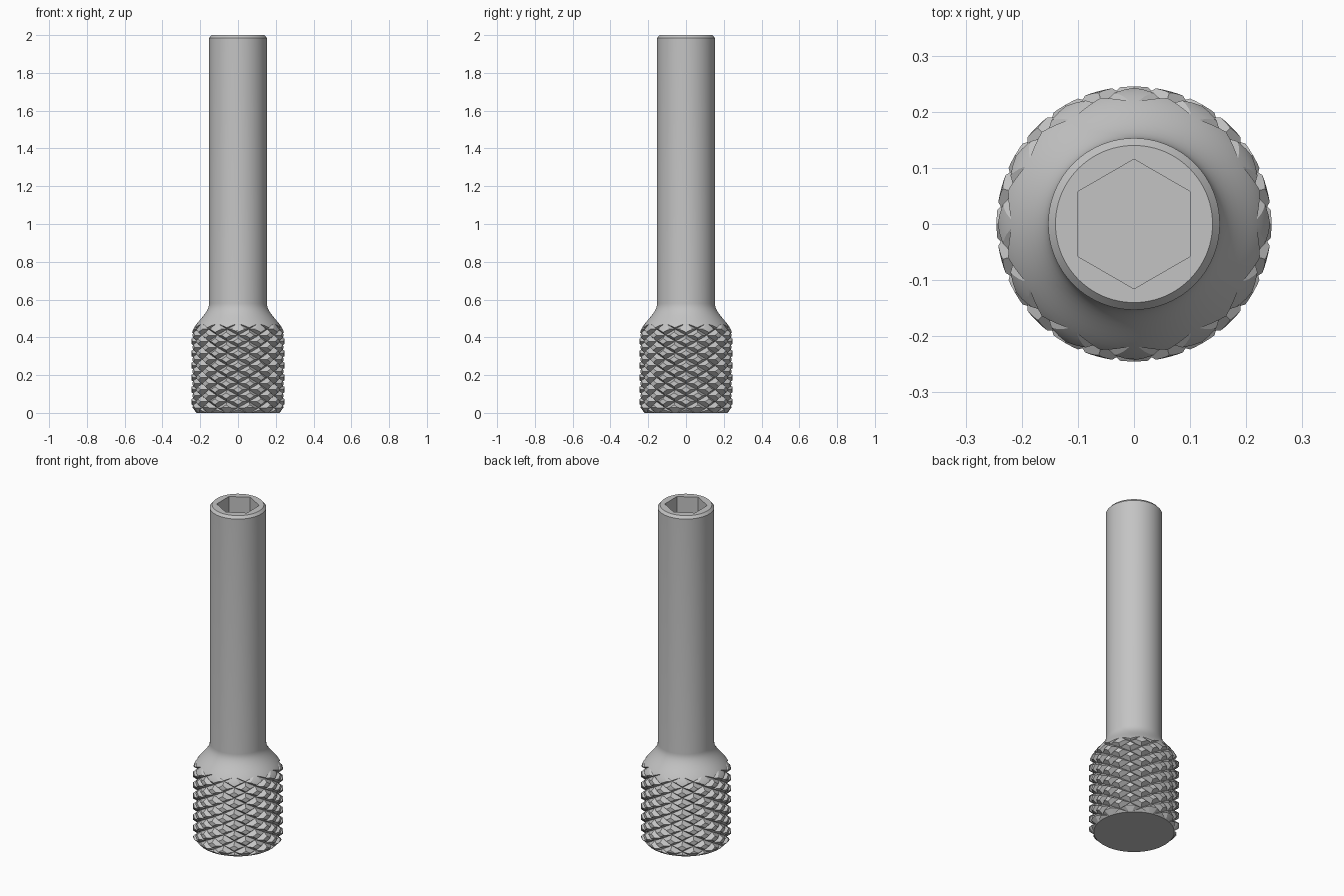
import bpy, bmesh
from math import pi, sin, cos, radians

if "Cube" in bpy.data.objects:
    bpy.data.objects.remove(bpy.data.objects["Cube"])

HEAD_R, SHAFT_R = 0.245, 0.153
COLS, ROW = 24, 0.032           # knurl columns and half-diamond height
ROOT_R, PEAK_R = 0.22, 0.268    # groove floor and uncut pyramid tip
KNURL_TOP = 0.475

steel = bpy.data.materials.new("grey steel")
steel.use_nodes = True
colour = (0.55, 0.55, 0.55, 1)
steel.diffuse_color = colour
steel.node_tree.nodes["Principled BSDF"].inputs["Base Color"].default_value = colour


def ring(bm, radius, z, sides, turn=0.0):
    """Ring of vertices; radius may depend on the vertex index."""
    get = radius if callable(radius) else lambda i: radius
    return [bm.verts.new((get(i) * cos(2 * pi * i / sides + turn),
                          get(i) * sin(2 * pi * i / sides + turn), z))
            for i in range(sides)]


def loft(name, levels, sides, turn=0.0, split=None):
    """Closed solid through (radius, z) rings, with optional triangle rule."""
    bm = bmesh.new()
    rings = [ring(bm, r, z, sides, turn) for r, z in levels]
    bm.faces.new(rings[0][::-1])
    bm.faces.new(rings[-1])
    for j, (low, high) in enumerate(zip(rings, rings[1:])):
        for i in range(sides):
            k = (i + 1) % sides
            a, b, c, d = low[i], low[k], high[k], high[i]
            if split is None:
                bm.faces.new((a, b, c, d))
            elif split(i, j):
                bm.faces.new((a, b, c))
                bm.faces.new((a, c, d))
            else:
                bm.faces.new((a, b, d))
                bm.faces.new((b, c, d))
    mesh = bpy.data.meshes.new(name)
    bm.to_mesh(mesh)
    bm.free()
    obj = bpy.data.objects.new(name, mesh)
    mesh.materials.append(steel)
    bpy.context.collection.objects.link(obj)
    return obj


# Turned body: chamfered head, flowing shoulder, straight shaft with chamfer
steps = 14
shoulder = [(HEAD_R + (SHAFT_R - HEAD_R) * (1 - cos(pi * t / steps)) / 2,
             0.41 + 0.17 * t / steps) for t in range(steps + 1)]
body = loft("knurled_screw",
            [(0.218, 0), (HEAD_R, 0.028)] + shoulder
            + [(SHAFT_R, 1.985), (0.14, 2)], 96)

# Knurl envelope: pyramids between crossing helical grooves, open above the head
rows = 17
knurl_levels = [
    (lambda i, j=j: ROOT_R if (i + j) % 2 == 0 else PEAK_R, KNURL_TOP - j * ROW)
    for j in range(rows, -1, -1)]
knurl_levels += [(0.3, KNURL_TOP + ROW), (0.3, 2.1)]
knurl = loft("knurl_envelope", knurl_levels, COLS,
             split=lambda i, j: (i + rows - j) % 2 == 0)

# Hexagonal socket cutter
socket = loft("socket_cutter", [(0.1155, 1.78), (0.1155, 2.1)], 6, radians(90))

bpy.context.view_layer.objects.active = body
body.select_set(True)
for cutter, operation in ((knurl, 'INTERSECT'), (socket, 'DIFFERENCE')):
    cutter.hide_render = True
    mod = body.modifiers.new(cutter.name, 'BOOLEAN')
    mod.operation, mod.object, mod.solver = operation, cutter, 'EXACT'
    bpy.ops.object.modifier_apply(modifier=mod.name)
    bpy.data.objects.remove(cutter)

bpy.ops.object.shade_smooth_by_angle(angle=radians(24))
